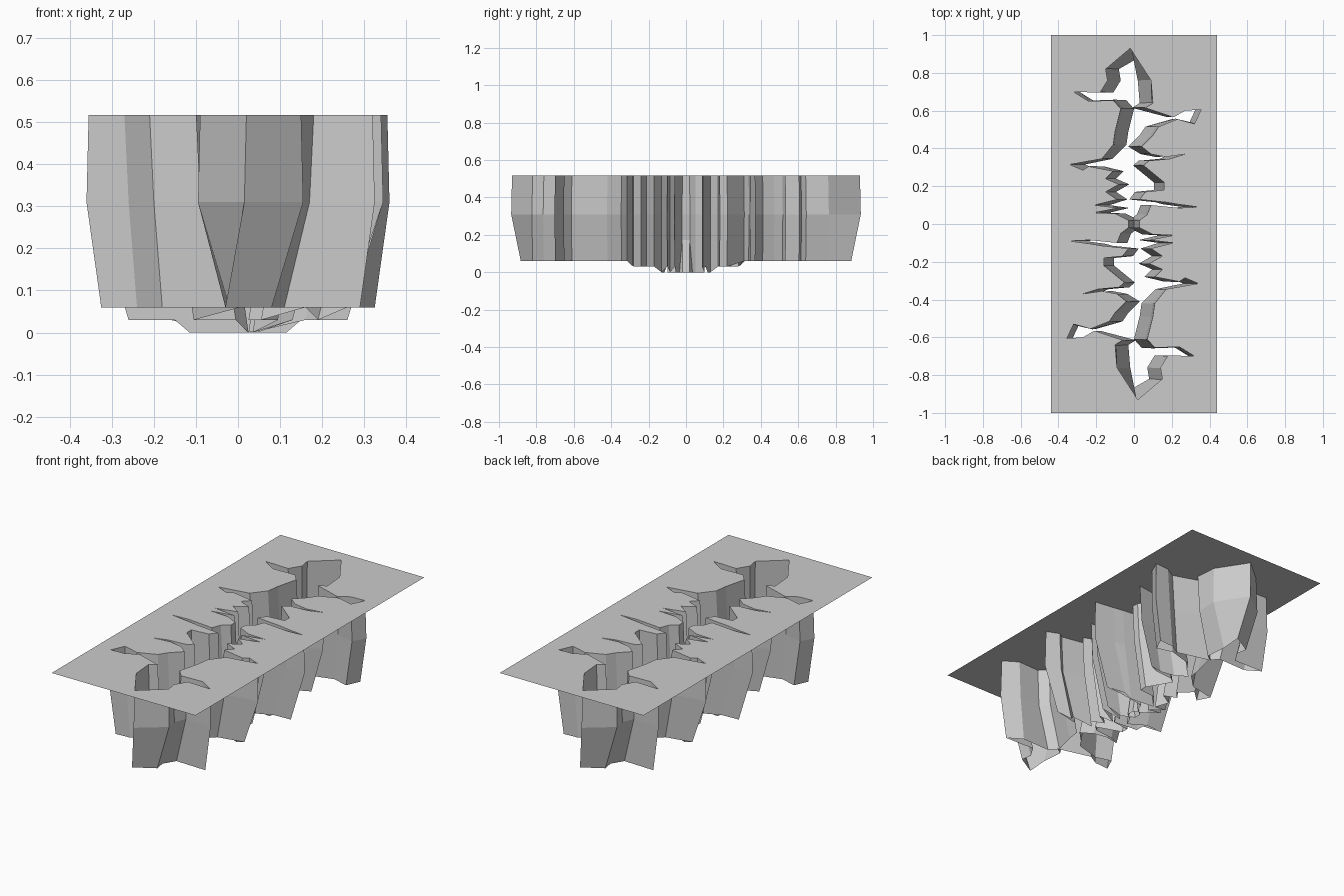
import bpy, bmesh

if "Cube" in bpy.data.objects:
    bpy.data.objects.remove(bpy.data.objects["Cube"])

TOP, MID, LOW = 0.517, 0.31, 0.06

# right-hand edge of the crack, far tip to near tip; the left edge is its half turn
edge = [(-.02, .93), (.09, .76), (.10, .64), (.06, .615), (.21, .565), (.27, .60), (.355, .605),
        (.32, .53), (.23, .555), (.13, .515), (.10, .47), (.04, .41), (.09, .37), (.17, .355),
        (.27, .37), (.19, .345), (.08, .335), (.05, .31), (.16, .22),
        (.16, .18), (.06, .17), (.03, .13), (.17, .115), (.23, .105), (.34, .09), (.24, .085),
        (.09, .10), (.07, .05), (.03, .02), (.03, -.02), (.10, -.055), (.21, -.06), (.08, -.085),
        (.21, -.10), (.09, -.13), (.15, -.17), (.08, -.21), (.15, -.24), (.11, -.28),
        (.24, -.305), (.27, -.285), (.34, -.315), (.17, -.345), (.11, -.42), (.10, -.49),
        (.07, -.61), (.11, -.655), (.24, -.65), (.32, -.70), (.18, -.695), (.14, -.76),
        (.15, -.82), (.02, -.93)]


def lower_point(x, y):
    """Foot of the wall: leans inward, the middle drops lower."""
    a = abs(y)
    if a > .9:
        return (x + .05, y * .95, LOW)
    if a > .4:
        return (x - (.03 if x > .2 else .07), y, LOW)
    z = 0.0 if a < .16 and x < .2 else (.03 if a < .3 else LOW)
    return (x - (.08 if x > .2 else .055), y, z)


def half_turned(points):
    """Add the half-turned copy of a run of points."""
    return points + [(-x, -y, z) for x, y, z in points]


def mesh_object(name, bm):
    bmesh.ops.recalc_face_normals(bm, faces=bm.faces)
    me = bpy.data.meshes.new(name)
    bm.to_mesh(me)
    bm.free()
    ob = bpy.data.objects.new(name, me)
    bpy.context.collection.objects.link(ob)
    return ob


right = edge[:-1]
rim = half_turned([(x, y, TOP) for x, y in right])
middle = half_turned([(x + (.005 if x > .3 or abs(y) > .7 else -.01), y * 1.005, MID)
                      for x, y in right])
foot = half_turned([lower_point(x, y) for x, y in right])

# ground sheet with the crack cut out
bm = bmesh.new()
edges = []
for ring in ([(-.44, -1, TOP), (.44, -1, TOP), (.44, 1, TOP), (-.44, 1, TOP)], rim):
    vs = [bm.verts.new(p) for p in ring]
    edges += [bm.edges.new((vs[i - 1], vs[i])) for i in range(len(vs))]
bmesh.ops.triangle_fill(bm, use_beauty=True, use_dissolve=False, edges=edges, normal=(0, 0, 1))
mesh_object("ground_sheet", bm)

# faceted walls of the crack, open at the bottom
bm = bmesh.new()
rings = [[bm.verts.new(p) for p in ring] for ring in (rim, middle, foot)]
for a, b in zip(rings, rings[1:]):
    for i in range(len(a)):
        bm.faces.new((a[i - 1], a[i], b[i], b[i - 1]))
mesh_object("crack_walls", bm)
